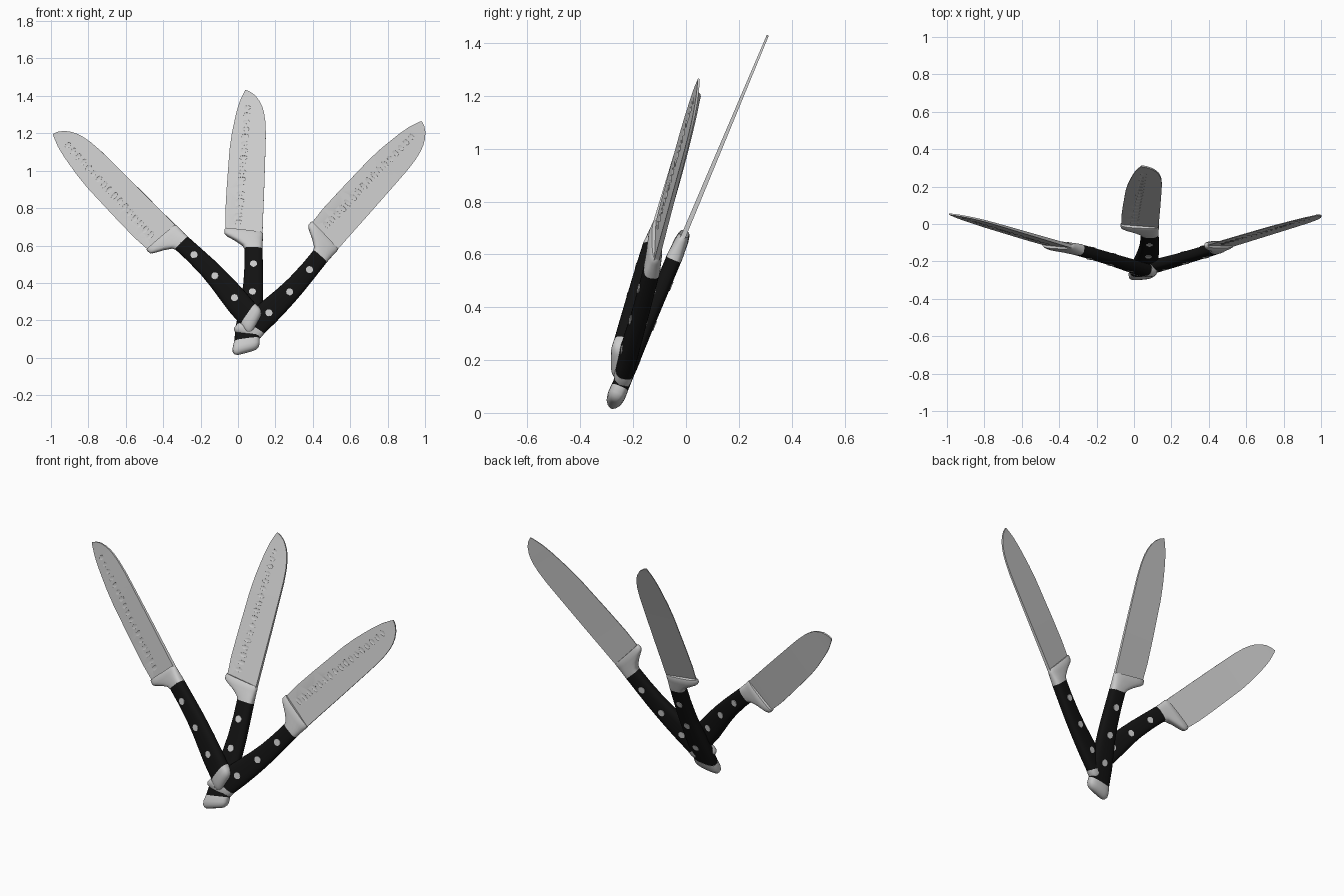
import bpy, bmesh, math
from mathutils import Matrix, Vector

cube = bpy.data.objects.get("Cube")
if cube:
    bpy.data.objects.remove(cube, do_unlink=True)

black = bpy.data.materials.new("black_handle")
black.use_nodes = True
black.diffuse_color = (0.006, 0.006, 0.006, 1)
black.node_tree.nodes["Principled BSDF"].inputs["Base Color"].default_value = black.diffuse_color


def finish(name, bm):
    bmesh.ops.recalc_face_normals(bm, faces=bm.faces)
    mesh = bpy.data.meshes.new(name)
    bm.to_mesh(mesh)
    bm.free()
    obj = bpy.data.objects.new(name, mesh)
    bpy.context.collection.objects.link(obj)
    return obj


def smooth(obj, angle=40):
    bpy.ops.object.select_all(action='DESELECT')
    obj.select_set(True)
    bpy.context.view_layer.objects.active = obj
    bpy.ops.object.shade_smooth_by_angle(angle=math.radians(angle))


def loft(name, rings):
    """Skin a list of closed rings and cap both ends."""
    bm = bmesh.new()
    loops = [[bm.verts.new(p) for p in ring] for ring in rings]
    for a, b in zip(loops, loops[1:]):
        for i in range(len(a)):
            j = (i + 1) % len(a)
            bm.faces.new((a[i], a[j], b[j], b[i]))
    bm.faces.new(loops[0])
    bm.faces.new(loops[-1])
    return finish(name, bm)


def oval(edge, spine, half, sides=24, power=3):
    """Rounded section spanning an edge point and a spine point."""
    edge, spine = Vector((*edge, 0)), Vector((*spine, 0))
    points = []
    for i in range(sides):
        a = 2 * math.pi * i / sides
        c, s = [math.copysign(abs(k) ** (2 / power), k) for k in (math.cos(a), math.sin(a))]
        p = edge.lerp(spine, 0.5 + 0.5 * c)
        points.append((p.x, p.y, half * s))
    return points


def spine_half(v):
    return 0.01 - 0.0065 * v


# Blade: wedge section, stations are (distance, edge, spine)
EDGE = 0.002
stations = [(0.07, -0.15, 0.046), (0.2, -0.153, 0.05), (0.336, -0.146, 0.055),
            (0.57, -0.13, 0.062), (0.66, -0.118, 0.064), (0.732, -0.104, 0.061),
            (0.78, -0.094, 0.054), (0.814, -0.085, 0.045), (0.845, -0.076, 0.031),
            (0.878, -0.062, 0.009), (0.9, -0.052, -0.018), (0.911, -0.046, -0.042)]
blade = loft("blade", [[(e, v, -EDGE), (s, v, -spine_half(v)), (s, v, spine_half(v)), (e, v, EDGE)]
                       for v, e, s in stations])


def edge_and_spine(v):
    for (v0, e0, s0), (v1, e1, s1) in zip(stations, stations[1:]):
        if v0 <= v <= v1:
            k = (v - v0) / (v1 - v0)
            return e0 + k * (e1 - e0), s0 + k * (s1 - s0)


# Row of shallow hollows on the front of the blade
bm = bmesh.new()
COUNT = 17
for i in range(COUNT):
    k = i / (COUNT - 1)
    v, u = 0.145 + 0.665 * k, -0.085 + 0.05 * k
    e, s = edge_and_spine(v)
    height = EDGE + (spine_half(v) - EDGE) * (u - e) / (s - e)
    place = Matrix.Translation((u, v, height + 0.0005)) @ Matrix.Diagonal((0.026 - 0.008 * k, 0.012, 0.0028, 1))
    bmesh.ops.create_uvsphere(bm, u_segments=14, v_segments=8, radius=1, matrix=place)
cutter = finish("hollow_cutter", bm)
cutter.hide_render = True
cut = blade.modifiers.new("hollows", 'BOOLEAN')
cut.operation, cut.solver, cut.object = 'DIFFERENCE', 'EXACT', cutter
bpy.context.view_layer.objects.active = blade
bpy.ops.object.modifier_apply(modifier=cut.name)
bpy.data.objects.remove(cutter, do_unlink=True)
smooth(blade, 12)

# Bolster: flares from the handle to the heel of the blade
bolster = loft("bolster", [oval(*r) for r in (
    ((-0.05, -0.008), (0.046, -0.012), 0.0305),
    ((-0.06, 0.012), (0.046, 0.008), 0.03),
    ((-0.098, 0.04), (0.047, 0.03), 0.028),
    ((-0.145, 0.068), (0.048, 0.052), 0.027),
    ((-0.157, 0.08), (0.049, 0.062), 0.026),
    ((-0.158, 0.1), (0.049, 0.078), 0.022),
    ((-0.155, 0.108), (0.047, 0.084), 0.018))])
smooth(bolster)

# Handle: gently curved grip
handle = loft("handle", [oval(*r) for r in (
    ((-0.05, -0.008), (0.046, -0.012), 0.03),
    ((-0.05, -0.1), (0.048, -0.1), 0.03),
    ((-0.056, -0.206), (0.05, -0.2), 0.03),
    ((-0.067, -0.29), (0.049, -0.28), 0.03),
    ((-0.08, -0.36), (0.046, -0.35), 0.031),
    ((-0.096, -0.45), (0.04, -0.44), 0.032),
    ((-0.106, -0.55), (0.03, -0.53), 0.033))])
handle.data.materials.append(black)
smooth(handle)

# End cap: rounded metal butt
end_cap = loft("end_cap", [oval(*r) for r in (
    ((-0.107, -0.55), (0.031, -0.53), 0.034),
    ((-0.114, -0.585), (0.031, -0.558), 0.034),
    ((-0.113, -0.607), (0.025, -0.575), 0.029),
    ((-0.104, -0.618), (0.014, -0.588), 0.02),
    ((-0.09, -0.622), (0.0, -0.596), 0.01))])
smooth(end_cap, 60)

# Rivets: three pins through the handle
bm = bmesh.new()
for u, v in ((-0.002, -0.108), (-0.008, -0.27), (-0.022, -0.43)):
    bmesh.ops.create_cone(bm, cap_ends=True, segments=20, radius1=0.019, radius2=0.019,
                          depth=0.066, matrix=Matrix.Translation((u, v, 0)))
rivets = finish("rivets", bm)
smooth(rivets)

# Fan of three knives: name, handle-top position, in-plane angle, plane slopes along x and z
parts = (blade, bolster, handle, end_cap, rivets)
for side, origin, angle, slope_x, slope_z in (
        ("middle", (0.085, -0.043, 0.59), 90, 0, 0.42),
        ("right", (-0.306, -0.135, 0.62), 137, -0.165, 0.13),
        ("left", (0.446, -0.128, 0.547), 50.4, 0.152, 0.132)):
    c, s = math.cos(math.radians(angle)), math.sin(math.radians(angle))
    along = Vector((c, slope_x * c + slope_z * s, s)).normalized()
    front = Vector((slope_x, -1, slope_z)).normalized()
    across = along.cross(front)
    frame = Matrix((across, along, front)).transposed().to_4x4()
    frame.translation = origin
    for part in parts:
        obj = bpy.data.objects.new(side + "_knife_" + part.name, part.data)
        bpy.context.collection.objects.link(obj)
        obj.matrix_world = frame
for part in parts:
    bpy.data.objects.remove(part, do_unlink=True)
